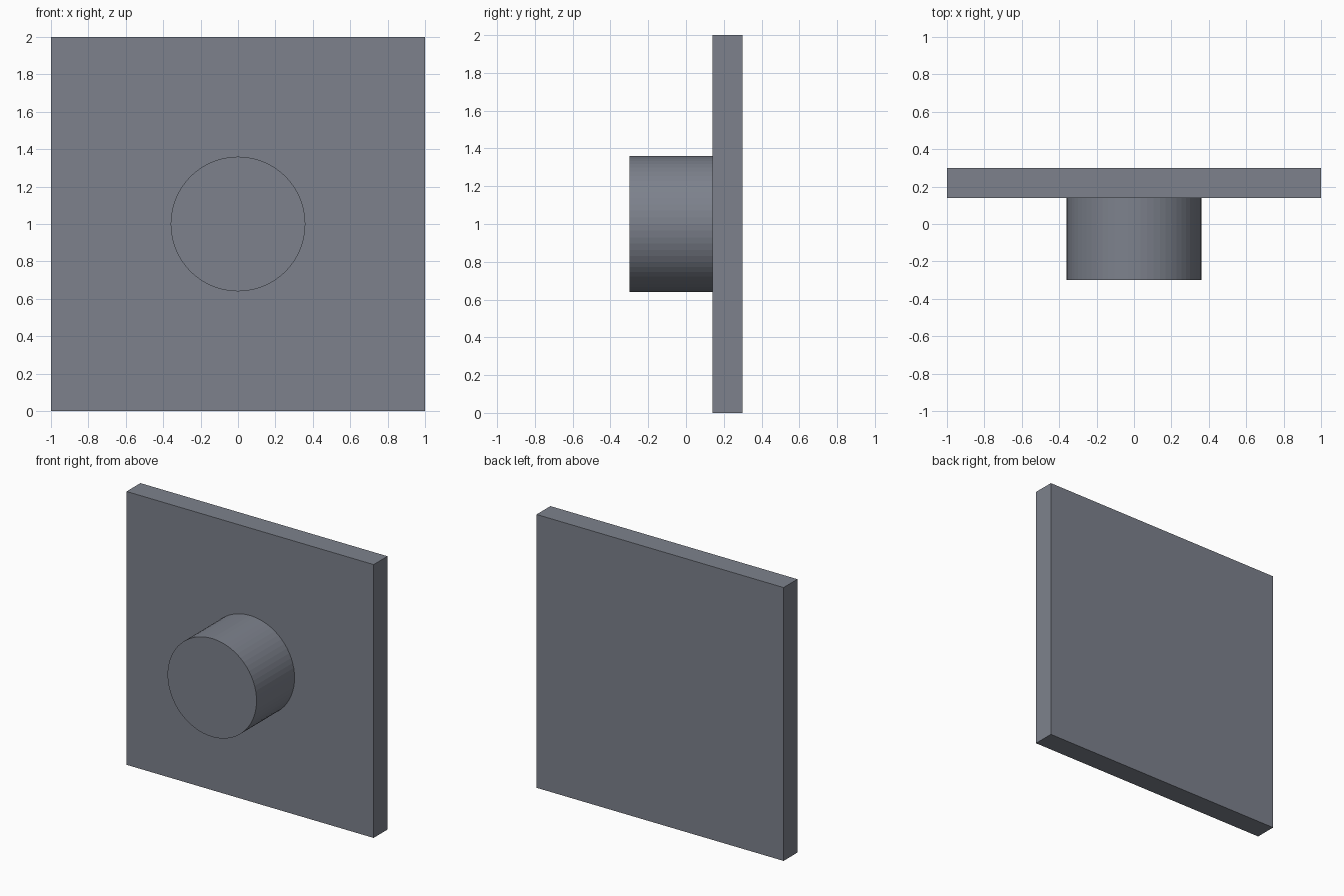
import bpy
import math

if "Cube" in bpy.data.objects:
    bpy.data.objects.remove(bpy.data.objects["Cube"])

PLATE_FRONT, PLATE_BACK = 0.14, 0.30
KNOB_FRONT, KNOB_RADIUS = -0.30, 0.36
MID_Z = 1.0

# Dark slate grey shared by both parts
slate = bpy.data.materials.new("slate_grey")
slate.diffuse_color = (0.205, 0.222, 0.265, 1)
slate.use_nodes = True
slate.node_tree.nodes["Principled BSDF"].inputs["Base Color"].default_value = slate.diffuse_color

# Square back plate
bpy.ops.mesh.primitive_cube_add(size=1, location=(0, (PLATE_FRONT + PLATE_BACK) / 2, MID_Z))
plate = bpy.context.object
plate.name = "back_plate"
plate.scale = (2, PLATE_BACK - PLATE_FRONT, 2)
bpy.ops.object.transform_apply(location=False, rotation=False, scale=True)

# Round boss standing out from the front face
bpy.ops.mesh.primitive_cylinder_add(
    vertices=64, radius=KNOB_RADIUS, depth=PLATE_FRONT - KNOB_FRONT,
    location=(0, (PLATE_FRONT + KNOB_FRONT) / 2, MID_Z),
    rotation=(math.pi / 2, 0, 0))
boss = bpy.context.object
boss.name = "round_boss"

for part in (plate, boss):
    part.data.materials.append(slate)
